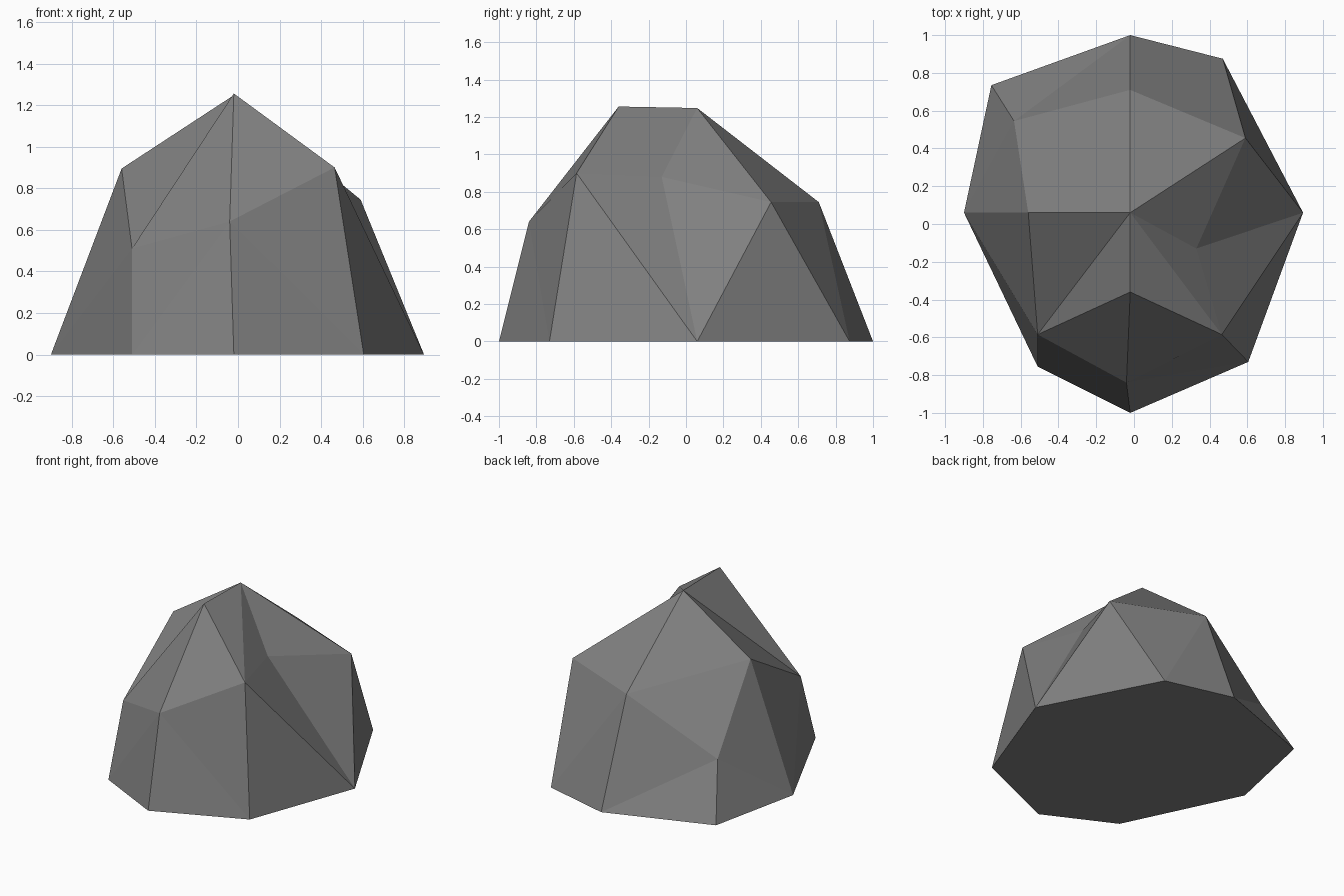
import bpy, bmesh

if "Cube" in bpy.data.objects:
    bpy.data.objects.remove(bpy.data.objects["Cube"])

# One flat stone grey
grey = bpy.data.materials.new("stone grey")
grey.diffuse_color = (0.215, 0.215, 0.215, 1)
grey.use_nodes = True
grey.node_tree.nodes["Principled BSDF"].inputs["Base Color"].default_value = grey.diffuse_color

# Rock outline on the ground, and the broken shoulder ring above it
base = [(-.02, 1), (.47, .875), (.895, .06), (.605, -.73),
        (-.02, -1), (-.51, -.755), (-.9, .06), (-.755, .735)]
shoulder = [(-.02, .71, .745), (.59, .455, .745), (.33, -.13, .88), (.465, -.585, .9),
            (-.04, -.84, .64), (-.51, -.585, .51), (-.56, .06, .895), (-.635, .545, .375)]
# Direction of the crease across each side panel:
# "d" runs down to the next corner, "u" runs up to it
creases = "dduudddu"
creases = creases[:6] + "ud"

bm = bmesh.new()
B = [bm.verts.new((x, y, 0)) for x, y in base]
M = [bm.verts.new(p) for p in shoulder]
back_peak = bm.verts.new((-.02, .06, 1.248))
front_peak = bm.verts.new((-.02, -.36, 1.256))

# Side panels, each split along its crease
for i, c in enumerate(creases):
    j = (i + 1) % 8
    if c == "d":
        tris = ((M[i], B[i], B[j]), (M[i], B[j], M[j]))
    else:
        tris = ((B[i], B[j], M[j]), (B[i], M[j], M[i]))
    for t in tris:
        bm.faces.new(t)

# Upper facets fan out from the ridge between the two peaks
for peak, ring in ((back_peak, (5, 6, 0, 1, 2, 3)), (front_peak, (3, 4, 5))):
    for a, b in zip(ring, ring[1:]):
        bm.faces.new((peak, M[a], M[b]))
bm.faces.new((M[6], M[7], M[0]))
for k in (3, 5):
    bm.faces.new((back_peak, front_peak, M[k]))

# Flat underside
bm.faces.new(B)
bmesh.ops.recalc_face_normals(bm, faces=bm.faces[:])

mesh = bpy.data.meshes.new("rock")
bm.to_mesh(mesh)
bm.free()
mesh.materials.append(grey)
rock = bpy.data.objects.new("rock", mesh)
bpy.context.collection.objects.link(rock)
